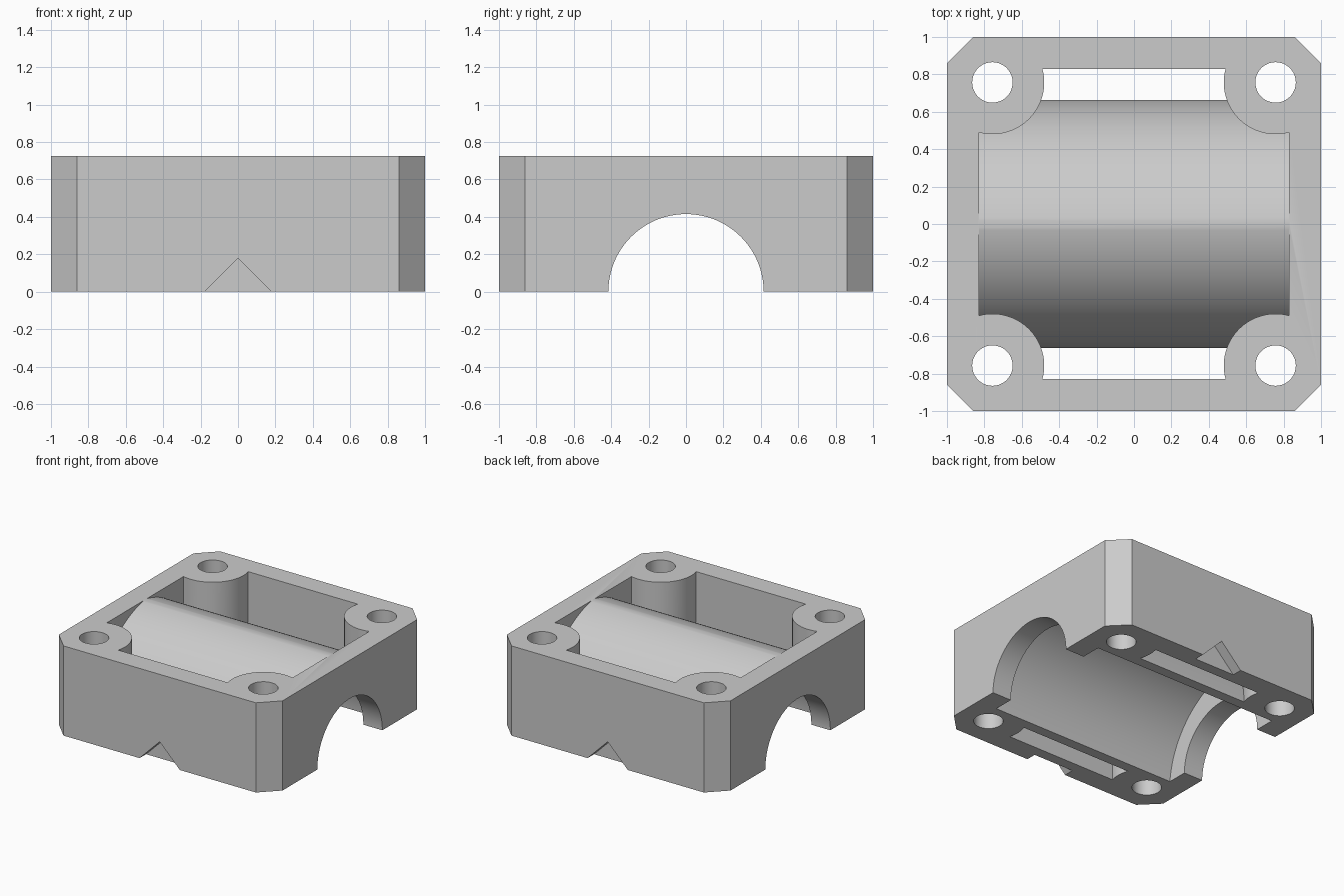
import bpy
import bmesh
import math
from mathutils import Matrix

default_cube = bpy.data.objects.get("Cube")
if default_cube:
    bpy.data.objects.remove(default_cube, do_unlink=True)

HEIGHT = 0.725      # housing height
CHAMFER = 0.14      # vertical corner chamfer
INNER = 0.83        # inside face of the walls
BOLT = 0.757        # bolt centre offset
ARCH = 0.8          # outer radius of each side of the pointed tube
TUBE_WALL = 0.083   # tube thickness
SIGNS = (-1, 1)

grey = bpy.data.materials.new("plain_grey")
grey.use_nodes = True
colour = (0.6, 0.6, 0.6, 1)
grey.diffuse_color = colour
grey.node_tree.nodes["Principled BSDF"].inputs["Base Color"].default_value = colour


def prism(name, outline, depth, matrix=Matrix()):
    """Extrude a flat outline along its local z, then place it."""
    bm = bmesh.new()
    face = bm.faces.new([bm.verts.new((x, y, 0)) for x, y in outline])
    top = bmesh.ops.extrude_face_region(bm, geom=[face])["geom"]
    verts = [v for v in top if isinstance(v, bmesh.types.BMVert)]
    bmesh.ops.translate(bm, verts=verts, vec=(0, 0, depth))
    bmesh.ops.recalc_face_normals(bm, faces=bm.faces)
    bm.transform(matrix)
    mesh = bpy.data.meshes.new(name)
    bm.to_mesh(mesh)
    bm.free()
    mesh.materials.append(grey)
    obj = bpy.data.objects.new(name, mesh)
    bpy.context.collection.objects.link(obj)
    return obj


def circle(radius, sides=96):
    return [(radius * math.cos(math.tau * i / sides),
             radius * math.sin(math.tau * i / sides)) for i in range(sides)]


def pointed_arch(radius, shift=0.135, drop=0.06, steps=40):
    """Two arcs that meet in a ridge, with centres past the middle and below the floor."""
    start = -0.25
    end = math.acos(shift / radius)
    right = []
    for i in range(steps + 1):
        a = start + (end - start) * i / steps
        right.append((radius * math.cos(a) - shift, radius * math.sin(a) - drop))
    left = [(-y, z) for y, z in reversed(right[:-1])]
    return right + left


def post(name, radius, x, y):
    return prism(name, circle(radius), 1.4, Matrix.Translation((x, y, -0.3)))


def shaft(name, outline, half_length):
    """Profile in y and z, run along x."""
    turn = Matrix(((0, 0, 1, 0), (1, 0, 0, 0), (0, 1, 0, 0), (0, 0, 0, 1)))
    return prism(name, outline, 2 * half_length,
                 Matrix.Translation((-half_length, 0, 0)) @ turn)


def subtract(target, cutter):
    mod = target.modifiers.new("cut", "BOOLEAN")
    mod.operation = "DIFFERENCE"
    mod.solver = "EXACT"
    mod.object = cutter
    bpy.context.view_layer.objects.active = target
    bpy.ops.object.modifier_apply(modifier=mod.name)
    bpy.data.objects.remove(cutter, do_unlink=True)


# Outer block with chamfered corners
c = 1 - CHAMFER
housing = prism("bearing_housing",
                [(c, -1), (1, -c), (1, c), (c, 1), (-c, 1), (-1, c), (-1, -c), (-c, -1)],
                HEIGHT)

# Open cavity, which leaves the ridged half tube and corner bosses standing
cavity = prism("cavity",
               [(-INNER, -INNER), (INNER, -INNER), (INNER, INNER), (-INNER, INNER)],
               1.2, Matrix.Translation((0, 0, -0.1)))
subtract(cavity, shaft("tube_outside", pointed_arch(ARCH), 0.95))
for sx in SIGNS:
    for sy in SIGNS:
        subtract(cavity, post("boss", 0.277, sx * BOLT, sy * BOLT))
subtract(housing, cavity)

# Wide bore inside the tube, narrower openings through the end walls
subtract(housing, shaft("bore", pointed_arch(ARCH - TUBE_WALL), INNER))
subtract(housing, shaft("end_opening", circle(0.415, 128), 1.2))

# Bolt holes
for sx in SIGNS:
    for sy in SIGNS:
        subtract(housing, post("bolt_hole", 0.108, sx * BOLT, sy * BOLT))

# Triangular notches at the foot of the front and back walls
for sy in SIGNS:
    stand = Matrix.Translation((0, sy + 0.083, 0)) @ Matrix.Rotation(math.pi / 2, 4, "X")
    subtract(housing, prism("notch", [(-0.28, -0.1), (0.28, -0.1), (0, 0.18)], 0.166, stand))

# Smooth the round walls, keep the edges crisp
bpy.ops.object.select_all(action="DESELECT")
housing.select_set(True)
bpy.context.view_layer.objects.active = housing
bpy.ops.object.shade_smooth_by_angle(angle=math.radians(15))
